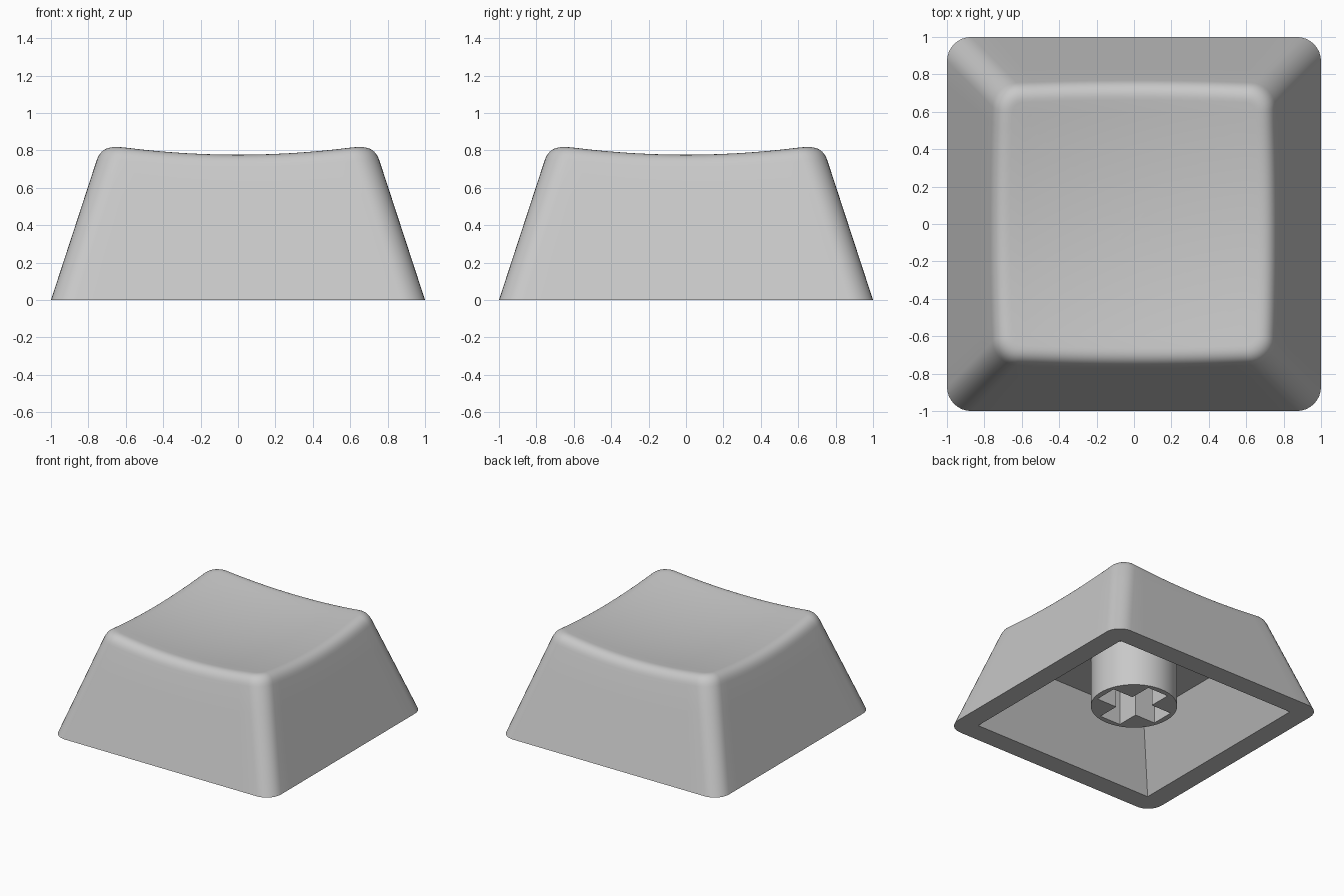
import bpy, bmesh, math

if "Cube" in bpy.data.objects:
    bpy.data.objects.remove(bpy.data.objects["Cube"])

R = 0.13          # vertical corner radius
TAPER = 0.327     # inward lean of the walls per unit height
FILLET = 0.08     # rounding of the top edge

grey = bpy.data.materials.new("light_grey_plastic")
grey.diffuse_color = (0.58, 0.58, 0.58, 1)
grey.use_nodes = True
grey.node_tree.nodes["Principled BSDF"].inputs["Base Color"].default_value = grey.diffuse_color


def perimeter(side=14, arc=8):
    """Rounded square as (corner centre, outward direction) pairs."""
    pts = []
    for q in range(4):
        a0 = q * math.pi / 2
        c, s = round(math.cos(a0)), round(math.sin(a0))
        for i in range(1, side):                      # straight side
            t = -1 + 2 * i / side
            pts.append((c - s * t, s + c * t, c, s))
        for i in range(arc + 1):                      # corner arc
            a = a0 + i / arc * math.pi / 2
            pts.append((c - s, s + c, math.cos(a), math.sin(a)))
    return pts


def place(p, h, r, inset=0.0):
    return (p[0] * (h - r) + p[2] * (r - inset), p[1] * (h - r) + p[3] * (r - inset))


def dish(x, y):
    return 0.727 + 0.11 * (x * x + y * y)


def finish(ob):
    ob.data.materials.clear()
    ob.data.materials.append(grey)
    bpy.ops.object.select_all(action='DESELECT')
    ob.select_set(True)
    bpy.context.view_layer.objects.active = ob
    bpy.ops.object.shade_smooth_by_angle(angle=math.radians(30))


# Cap shell: hollow underside, rim, tapered walls, rounded edge, dished top
per = perimeter()
columns = []
for p in per:
    z = 0.8
    for _ in range(12):                               # wall meets dish
        z = dish(*place(p, 1 - TAPER * z, R))
    h = 1 - TAPER * z
    col = [(*place(p, 0.588, 0), 0.495), (*place(p, 0.833, 0), 0.0)]
    z0 = z - FILLET
    for i in range(5):                                # outer wall
        w = z0 * i / 4
        col.append((*place(p, 1 - TAPER * w, R), w))
    a, b = col[-1], (*place(p, h, R), z)
    e = place(p, h, R, FILLET)
    e = (*e, dish(*e))
    for i in range(1, 9):                             # rounded top edge
        t = i / 8
        col.append(tuple((1 - t) ** 2 * u + 2 * t * (1 - t) * v + t * t * w
                         for u, v, w in zip(a, b, e)))
    for i in range(1, 10):                            # dished top
        x, y = e[0] * (1 - i / 10), e[1] * (1 - i / 10)
        col.append((x, y, dish(x, y)))
    columns.append(col)

bm = bmesh.new()
grid = [[bm.verts.new(v) for v in col] for col in columns]
n = len(grid)
for i in range(n):
    A, B = grid[i], grid[(i + 1) % n]
    for j in range(len(A) - 1):
        bm.faces.new((A[j], B[j], B[j + 1], A[j + 1]))
centre = bm.verts.new((0, 0, dish(0, 0)))
for i in range(n):
    bm.faces.new((grid[i][-1], grid[(i + 1) % n][-1], centre))
bm.faces.new([col[0] for col in grid])                # inner ceiling
bmesh.ops.remove_doubles(bm, verts=bm.verts[:], dist=1e-5)
bmesh.ops.recalc_face_normals(bm, faces=bm.faces[:])
me = bpy.data.meshes.new("cap_shell")
bm.to_mesh(me)
bm.free()
shell = bpy.data.objects.new("cap_shell", me)
bpy.context.collection.objects.link(shell)
finish(shell)

# Stem: round post with a cross-shaped socket
cu = bpy.data.curves.new("stem", 'CURVE')
cu.dimensions = '2D'
cu.fill_mode = 'BOTH'
circle = [(0.325 * math.cos(k * math.pi / 32), 0.325 * math.sin(k * math.pi / 32))
          for k in range(64)]
cross = []
L, W = 0.28, 0.095
for c, s in ((1, 0), (0, 1), (-1, 0), (0, -1)):
    for x, y in ((L, -W), (L, W), (W, W)):
        cross.append((c * x - s * y, s * x + c * y))
for loop in (circle, cross):
    sp = cu.splines.new('POLY')
    sp.points.add(len(loop) - 1)
    for pt, (x, y) in zip(sp.points, loop):
        pt.co = (x, y, 0, 1)
    sp.use_cyclic_u = True
low, high = 0.11, 0.51
cu.extrude = (high - low) / 2
stem = bpy.data.objects.new("stem", cu)
stem.location.z = (low + high) / 2
bpy.context.collection.objects.link(stem)
bpy.ops.object.select_all(action='DESELECT')
stem.select_set(True)
bpy.context.view_layer.objects.active = stem
bpy.ops.object.convert(target='MESH')
stem = bpy.context.view_layer.objects.active
bm = bmesh.new()
bm.from_mesh(stem.data)
bmesh.ops.remove_doubles(bm, verts=bm.verts[:], dist=1e-5)
bmesh.ops.recalc_face_normals(bm, faces=bm.faces[:])
bm.to_mesh(stem.data)
bm.free()
finish(stem)
